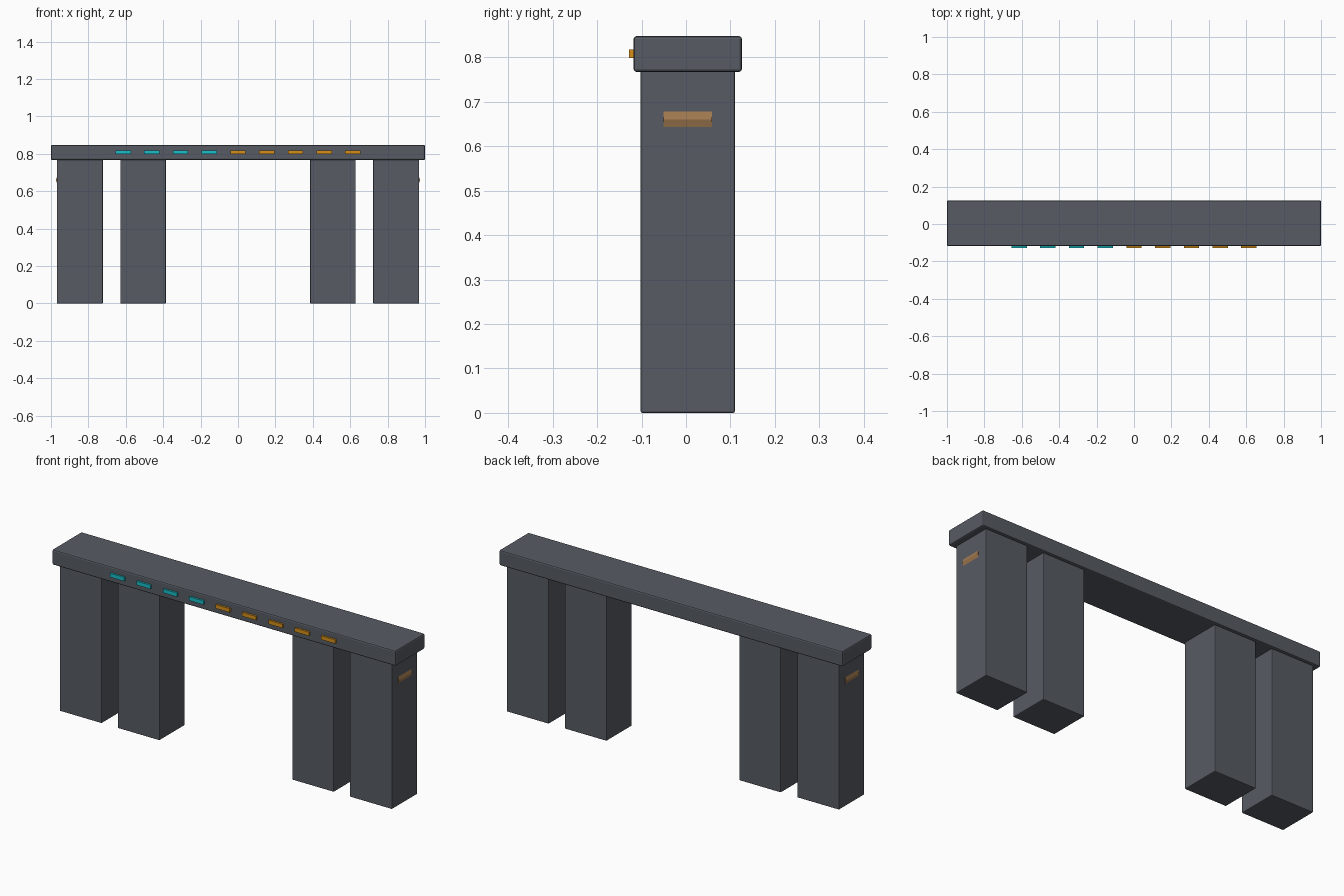
import bpy
import bmesh

if "Cube" in bpy.data.objects:
    bpy.data.objects.remove(bpy.data.objects["Cube"])


def material(name, rgb):
    m = bpy.data.materials.new(name)
    m.diffuse_color = (*rgb, 1)
    m.use_nodes = True
    m.node_tree.nodes["Principled BSDF"].inputs["Base Color"].default_value = m.diffuse_color
    return m


slate = material("slate grey", (0.095, 0.105, 0.125))
cyan = material("cyan", (0.01, 0.52, 0.58))
amber = material("amber", (0.68, 0.28, 0.01))
bronze = material("bronze", (0.35, 0.19, 0.08))


def finish(name, bm, mat):
    bmesh.ops.recalc_face_normals(bm, faces=bm.faces)
    mesh = bpy.data.meshes.new(name)
    bm.to_mesh(mesh)
    bm.free()
    mesh.materials.append(mat)
    ob = bpy.data.objects.new(name, mesh)
    bpy.context.collection.objects.link(ob)
    return ob


def box(name, lo, hi, mat, bevel=0):
    bm = bmesh.new()
    bmesh.ops.create_cube(bm, size=1)
    for v in bm.verts:
        v.co = [(a + b) / 2 + c * (b - a) for a, b, c in zip(lo, hi, v.co)]
    ob = finish(name, bm, mat)
    if bevel:
        mod = ob.modifiers.new("rounded edges", 'BEVEL')
        mod.width = bevel
        mod.segments = 2
    return ob


def ridge(name, side):
    # Shallow triangular prism on the outer face of a leg
    bm = bmesh.new()
    profile = [(0.960, 0.640), (0.967, 0.640), (0.973, 0.6605),
               (0.967, 0.681), (0.960, 0.681)]
    face = bm.faces.new([bm.verts.new((side * x, -0.051, z)) for x, z in profile])
    ext = bmesh.ops.extrude_face_region(bm, geom=[face])
    for v in ext["geom"]:
        if isinstance(v, bmesh.types.BMVert):
            v.co.y = 0.058
    return finish(name, bm, bronze)


# Top beam
box("top_beam", (-1, -0.118, 0.767), (1, 0.126, 0.848), slate, 0.007)

# Paired legs and the side plates on the outer ones
for side, label in ((-1, "left"), (1, "right")):
    for part, inner, outer in (("outer", 0.723, 0.968), ("inner", 0.386, 0.629)):
        x0, x1 = sorted((side * inner, side * outer))
        box(f"{label}_{part}_leg", (x0, -0.102, 0), (x1, 0.110, 0.775), slate, 0.004)
    ridge(f"{label}_side_plate", side)

# Row of lights along the front edge
for i in range(9):
    x = (i - 4) * 0.1536
    box(f"light_{i + 1}", (x - 0.041, -0.128, 0.798), (x + 0.041, -0.112, 0.818),
        cyan if i < 4 else amber)
